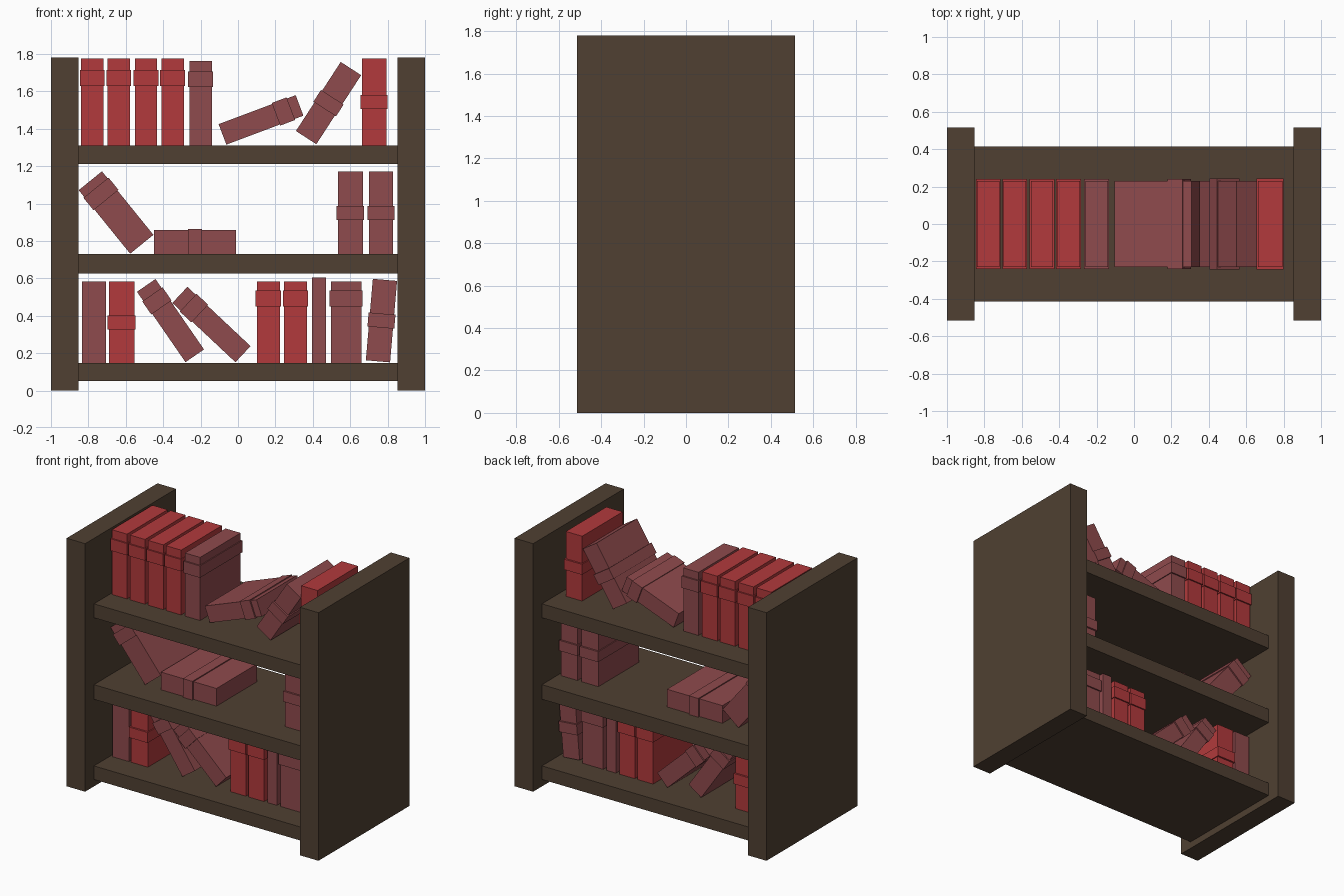
import bpy
import bmesh
from math import radians
from mathutils import Matrix, Vector

default = bpy.data.objects.get("Cube")
if default:
    bpy.data.objects.remove(default, do_unlink=True)


def material(name, rgb):
    mat = bpy.data.materials.new(name)
    mat.use_nodes = True
    mat.diffuse_color = (*rgb, 1)
    mat.node_tree.nodes["Principled BSDF"].inputs["Base Color"].default_value = (*rgb, 1)
    return mat


wood = material("dark wood", (0.08, 0.051, 0.032))
red = material("bright red cover", (0.445, 0.042, 0.045))
dull = material("dusty red cover", (0.275, 0.069, 0.074))


def add_box(bm, size, centre=(0, 0, 0)):
    matrix = Matrix.Translation(centre) @ Matrix.Diagonal((*size, 1))
    bmesh.ops.create_cube(bm, size=1, matrix=matrix)


def make_object(name, bm, mat, location=(0, 0, 0), tilt=0):
    mesh = bpy.data.meshes.new(name)
    bm.to_mesh(mesh)
    bm.free()
    mesh.materials.append(mat)
    obj = bpy.data.objects.new(name, mesh)
    obj.location = location
    obj.rotation_euler.y = radians(tilt)
    bpy.context.collection.objects.link(obj)
    return obj


# Side panels, mirrored across the middle
bm = bmesh.new()
add_box(bm, (0.147, 1.03, 1.78), (0.9265, 0, 0.89))
panels = make_object("side_panels", bm, wood)
panels.modifiers.new("Mirror", "MIRROR").use_axis[0] = True

# Shelves
for name, bottom, top in (("lower", 0.05, 0.147), ("middle", 0.625, 0.73), ("upper", 1.21, 1.31)):
    bm = bmesh.new()
    add_box(bm, (1.71, 0.83, top - bottom), (0, 0, (top + bottom) / 2))
    make_object(name + "_shelf", bm, wood)


# Book: a block with a raised band around it, high up, in the middle, or absent
def book(name, cover, x, z, thick, length, tilt, band):
    depth = 0.46
    bm = bmesh.new()
    add_box(bm, (thick, depth, length))
    if band == "high":
        add_box(bm, (thick + 0.012, depth + 0.02, 0.085), (0, 0, 0.128))
    elif band == "mid":
        add_box(bm, (thick + 0.014, depth + 0.026, 0.075))
    make_object(name, bm, cover, (x, 0, z), tilt)


# Upright books: cover, centre x, thickness, height, band
upright = {
    "upper": (1.31, [
        (red, -0.78, 0.12, 0.465, "high"),
        (red, -0.637, 0.12, 0.465, "high"),
        (red, -0.492, 0.12, 0.465, "high"),
        (red, -0.35, 0.12, 0.465, "high"),
        (dull, -0.2, 0.12, 0.453, "high"),
        (red, 0.728, 0.13, 0.465, "mid"),
    ]),
    "middle": (0.73, [
        (dull, 0.601, 0.133, 0.44, "mid"),
        (dull, 0.765, 0.13, 0.44, "mid"),
    ]),
    "lower": (0.147, [
        (dull, -0.77, 0.128, 0.436, None),
        (red, -0.622, 0.136, 0.436, "mid"),
        (red, 0.162, 0.123, 0.436, "high"),
        (red, 0.307, 0.123, 0.436, "high"),
        (dull, 0.433, 0.075, 0.457, None),
        (dull, 0.578, 0.163, 0.436, "high"),
    ]),
}
for shelf, (base, row) in upright.items():
    for i, (cover, x, thick, height, band) in enumerate(row):
        book(f"{shelf}_upright_book_{i + 1}", cover, x, base + height / 2, thick, height, 0, band)

# Leaning and lying books: centre x, centre z, thickness, length, tilt, band
leaning = {
    "upper_fallen_book": (0.123, 1.447, 0.117, 0.44, 69.4, "high"),
    "upper_leaning_book": (0.484, 1.537, 0.13, 0.44, 33, "mid"),
    "middle_leaning_book": (-0.652, 0.952, 0.16, 0.437, -39, "high"),
    "middle_lying_book": (-0.23, 0.794, 0.127, 0.44, 90, "mid"),
    "lower_leaning_book_left": (-0.361, 0.374, 0.12, 0.457, -34.6, "high"),
    "lower_leaning_book_right": (-0.142, 0.353, 0.118, 0.463, -46.8, "high"),
    "lower_tipped_book": (0.767, 0.374, 0.13, 0.437, 4.9, "mid"),
}
for name, spec in leaning.items():
    book(name, dull, *spec)
